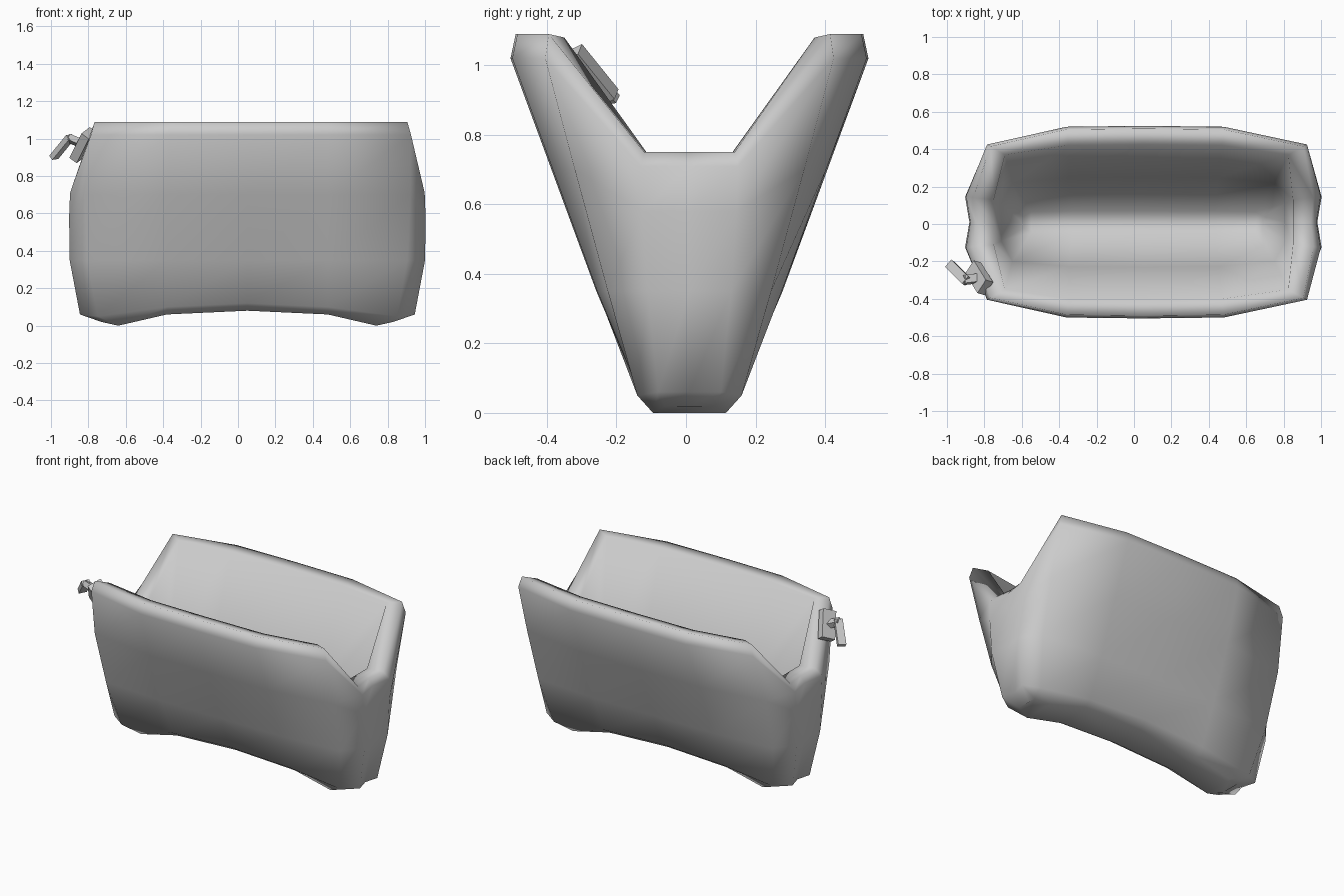
import bpy, bmesh, math
from mathutils import Vector, Matrix

if "Cube" in bpy.data.objects:
    bpy.data.objects.remove(bpy.data.objects["Cube"])

CX, CY = 0.05, 0.01

# Quarter columns: rows run outer base -> lip -> inner floor, each (u, v, z)
def column(us, vs, zs):
    return list(zip(us, vs, zs))

long_v = (.105, .163, .268, .397, .515, .50, .415, .24, .06)
mid = column((0,) * 9, long_v, (.08, .12, .35, .70, 1.02, 1.09, 1.075, .55, .14))
near = column((.43,) * 5 + (.43, .42, .40, .38), [v * .99 for v in long_v],
              (.06, .10, .35, .70, 1.02, 1.09, 1.075, .55, .13))
corner = column((.69, .80, .855, .87, .875, .855, .775, .70, .60),
                (.105, .15, .235, .33, .415, .405, .36, .21, .055),
                (0, .05, .35, .70, 1.02, 1.09, 1.08, .50, .12))
side_z = (.02, .06, .35, .58, .71, .75, .745, .40, .13)
side = column((.78, .895, .95, .953, .948, .91, .80, .76, .64),
              (.07, .09, .12, .135, .14, .13, .12, .10, .03), side_z)
groove = column((.76, .87, .925, .93, .925, .895, .80, .76, .65), (0,) * 9, side_z)

# Mirror the quarter into a full ring of 16 columns
quarter = [groove, side, corner, near, mid]
half = [(c, 1) for c in quarter] + [(c, -1) for c in quarter[-2::-1]]
ring = [(c, s, 1) for c, s in half] + [(c, s, -1) for c, s in half[-2:0:-1]]
N = len(ring)

bm = bmesh.new()
rows = []
for r in range(len(mid)):
    row = []
    for col, sx, sy in ring:
        u, v, z = col[r]
        if sx < 0 and z > .9:
            u *= .955
        row.append(bm.verts.new((CX + sx * u, CY + sy * v, z)))
    rows.append(row)
for a, b in zip(rows, rows[1:]):
    for i in range(N):
        j = (i + 1) % N
        bm.faces.new((a[i], a[j], b[j], b[i]))
# Base and inner floor strips
for row in (rows[0], rows[-1]):
    for i in range(N // 2):
        idx = []
        for k in (i, i + 1, N - i - 1, (N - i) % N):
            if k not in idx:
                idx.append(k)
        bm.faces.new([row[k] for k in idx])
bmesh.ops.recalc_face_normals(bm, faces=bm.faces)
me = bpy.data.meshes.new("pouch_body")
bm.to_mesh(me)
bm.free()
body = bpy.data.objects.new("pouch_body", me)
bpy.context.collection.objects.link(body)
bpy.context.view_layer.objects.active = body
body.select_set(True)
bpy.ops.object.shade_smooth_by_angle(angle=math.radians(100))


# Box stretched between two points, thickness measured along the normal hint
def bar(name, p, q, width, thick, hint):
    p, q = Vector(p), Vector(q)
    d = (q - p).normalized()
    w = d.cross(Vector(hint)).normalized()
    n = w.cross(d)
    rot = Matrix((d, w, n)).transposed()
    bm = bmesh.new()
    bmesh.ops.create_cube(bm, size=1)
    for vert in bm.verts:
        c = vert.co
        vert.co = rot @ Vector((c.x * (q - p).length, c.y * width, c.z * thick)) + (p + q) / 2
    bmesh.ops.recalc_face_normals(bm, faces=bm.faces)
    m = bpy.data.meshes.new(name)
    bm.to_mesh(m)
    bm.free()
    ob = bpy.data.objects.new(name, m)
    bpy.context.collection.objects.link(ob)


# Zip slider on the sloping rim with its bent pull tab
bar("zip_slider", (-.795, -.34, 1.03), (-.86, -.235, .90), .09, .05, (-.8, .28, .49))
bar("pull_tab_root", (-.83, -.29, .97), (-.91, -.30, 1.005), .045, .035, (0, .3, 1))
bar("pull_tab", (-.895, -.305, 1.01), (-.985, -.215, .90), .05, .03, (-.6, .4, .8))
